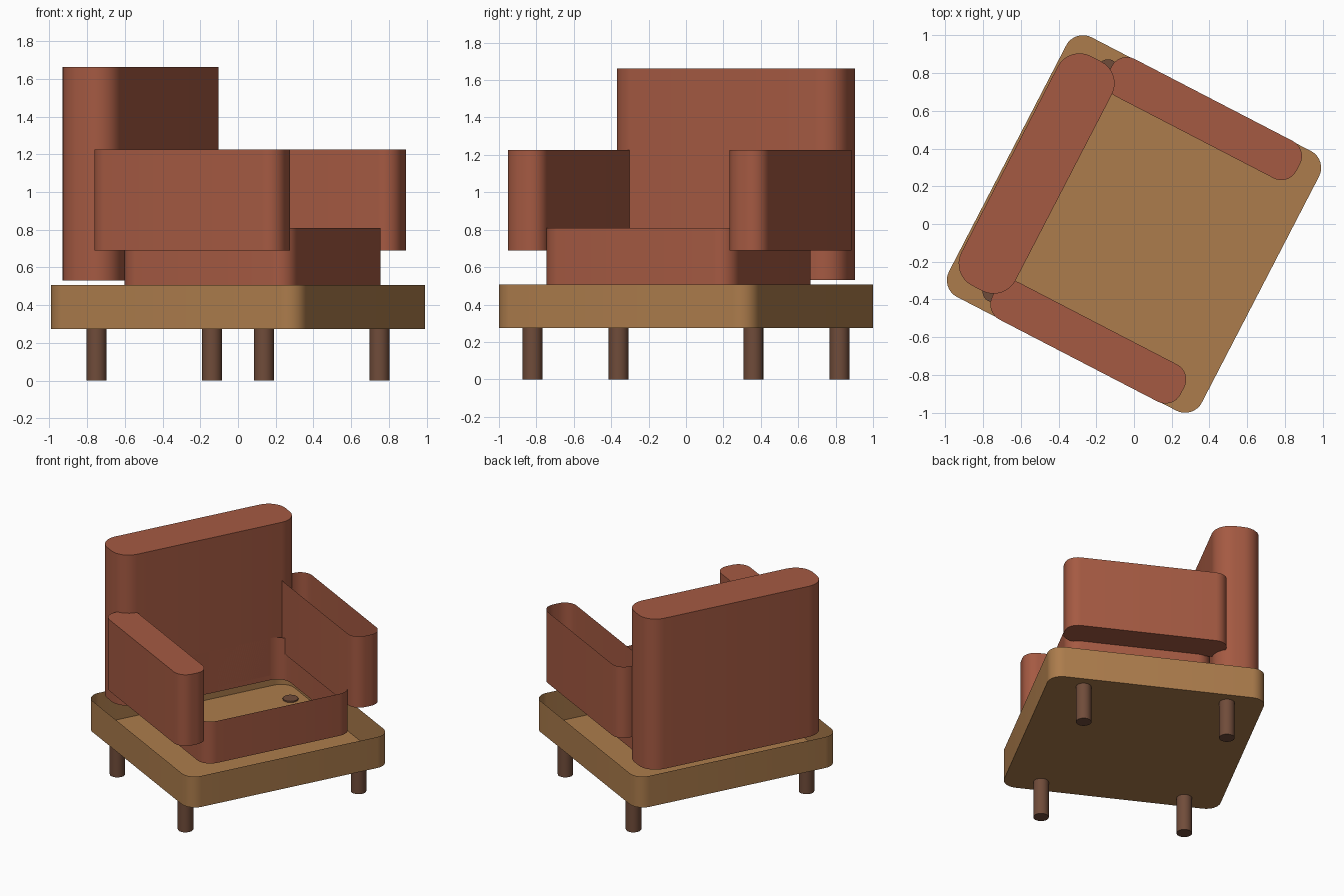
import bpy
import bmesh
from math import cos, sin, pi, radians

cube = bpy.data.objects.get("Cube")
if cube:
    bpy.data.objects.remove(cube, do_unlink=True)

TURN = radians(-27.4)  # the chair is turned about z; parts are built facing +x


def material(name, color):
    mat = bpy.data.materials.new(name)
    mat.use_nodes = True
    mat.diffuse_color = (*color, 1)
    mat.node_tree.nodes["Principled BSDF"].inputs["Base Color"].default_value = (*color, 1)
    return mat


fabric = material("rust_fabric", (0.376, 0.102, 0.055))
wood = material("tan_wood", (0.413, 0.202, 0.072))
dark_wood = material("dark_wood", (0.162, 0.072, 0.042))


def finish(name, bm, mat):
    mesh = bpy.data.meshes.new(name)
    bm.to_mesh(mesh)
    bm.free()
    mesh.materials.append(mat)
    obj = bpy.data.objects.new(name, mesh)
    bpy.context.collection.objects.link(obj)
    obj.rotation_euler.z = TURN
    bpy.ops.object.select_all(action='DESELECT')
    obj.select_set(True)
    bpy.context.view_layer.objects.active = obj
    bpy.ops.object.shade_smooth_by_angle(angle=radians(40))
    return obj


def rounded_shell(name, xs, ys, zs, radius, mat, caps="", steps=8):
    """Upright wall with rounded corners, closed only at the named ends."""
    (x0, x1), (y0, y1) = xs, ys
    centres = [(x1 - radius, y1 - radius), (x0 + radius, y1 - radius),
               (x0 + radius, y0 + radius), (x1 - radius, y0 + radius)]
    outline = []
    for k, (cx, cy) in enumerate(centres):
        for i in range(steps + 1):
            t = (k + i / steps) * pi / 2
            outline.append((cx + radius * cos(t), cy + radius * sin(t)))
    bm = bmesh.new()
    low, high = [[bm.verts.new((x, y, z)) for x, y in outline] for z in zs]
    n = len(outline)
    for i in range(n):
        j = (i + 1) % n
        bm.faces.new((low[i], low[j], high[j], high[i]))
    if "top" in caps:
        bm.faces.new(high)
    if "bottom" in caps:
        bm.faces.new(low[::-1])
    return finish(name, bm, mat)


def leg(name, x, y, height=0.285, radius=0.053):
    bm = bmesh.new()
    bmesh.ops.create_cone(bm, cap_ends=True, segments=24, radius1=radius,
                          radius2=radius, depth=height)
    bmesh.ops.translate(bm, verts=bm.verts, vec=(x, y, height / 2))
    return finish(name, bm, dark_wood)


# Open tray base
rounded_shell("base_tray", (-0.755, 0.755), (-0.775, 0.775), (0.275, 0.508),
              0.1, wood, "bottom")

# Seat band, open above and below
rounded_shell("seat_cushion", (-0.42, 0.594), (-0.571, 0.571), (0.495, 0.81), 0.1, fabric)

# Backrest
rounded_shell("backrest", (-0.743, -0.42), (-0.685, 0.685), (0.53, 1.662),
              0.13, fabric, "top")

# Armrests: the same shell, flipped over on the other side
ARM = (-0.49, 0.635)
ARM_Z = (0.69, 1.225)
rounded_shell("right_armrest", ARM, (-0.778, -0.556), ARM_Z, 0.09, fabric, "top")
rounded_shell("left_armrest", ARM, (0.556, 0.778), ARM_Z, 0.09, fabric, "bottom")

# Legs
for end, x in (("front", 0.5), ("back", -0.5)):
    for side, y in (("right", -0.665), ("left", 0.665)):
        leg(f"{end}_{side}_leg", x, y)
